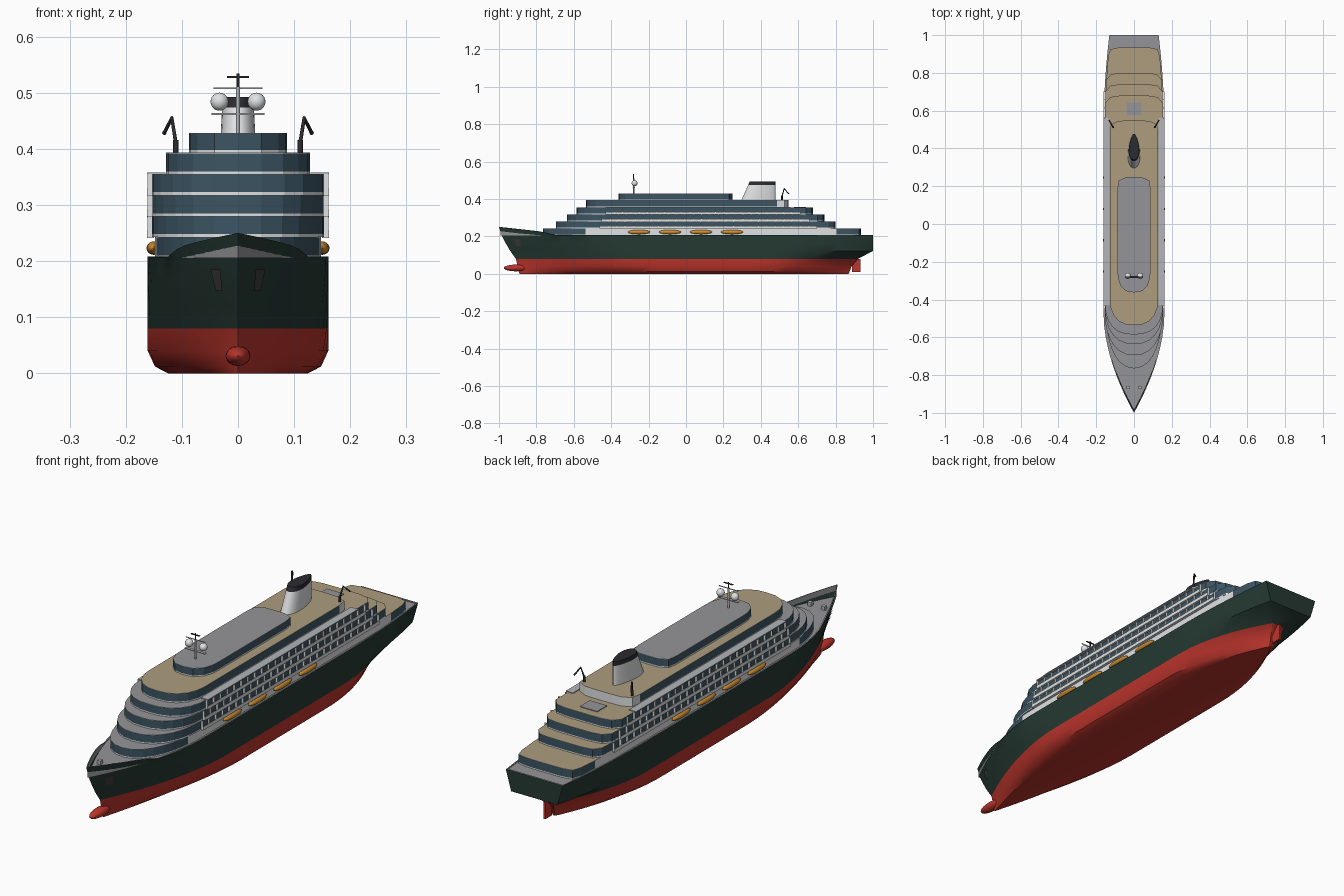
import bpy, bmesh, math
from mathutils import Vector

if "Cube" in bpy.data.objects:
    bpy.data.objects.remove(bpy.data.objects["Cube"], do_unlink=True)


def material(name, r, g, b):
    mat = bpy.data.materials.new(name)
    mat.use_nodes = True
    mat.diffuse_color = (r, g, b, 1)
    mat.node_tree.nodes["Principled BSDF"].inputs["Base Color"].default_value = (r, g, b, 1)
    return mat


GREEN = material("hull_green", .018, .04, .032)
RED = material("keel_red", .5, .035, .025)
WHITE = material("house_white", .75, .76, .77)
GLASS = material("window_blue", .045, .09, .125)
GREY = material("deck_grey", .3, .3, .32)
TAN = material("deck_tan", .42, .34, .21)
DARK = material("dark_metal", .025, .025, .03)
ORANGE = material("boat_orange", .62, .27, .03)
IRON = material("anchor_iron", .05, .042, .045)
PALE = material("pale_grey", .45, .46, .48)


def finish(name, bm, mats, smooth=False):
    bmesh.ops.recalc_face_normals(bm, faces=bm.faces)
    mesh = bpy.data.meshes.new(name)
    bm.to_mesh(mesh)
    bm.free()
    ob = bpy.data.objects.new(name, mesh)
    bpy.context.collection.objects.link(ob)
    for mat in mats:
        mesh.materials.append(mat)
    if smooth:
        bpy.ops.object.select_all(action='DESELECT')
        ob.select_set(True)
        bpy.context.view_layer.objects.active = ob
        bpy.ops.object.shade_smooth_by_angle(angle=math.radians(35))
    return ob


def boxes(name, items, mat):
    """Boxes given as (centre, size), joined in one object."""
    bm = bmesh.new()
    for centre, size in items:
        verts = bmesh.ops.create_cube(bm, size=1)["verts"]
        bmesh.ops.scale(bm, vec=size, verts=verts)
        bmesh.ops.translate(bm, vec=centre, verts=verts)
    return finish(name, bm, [mat])


def ellipsoid(name, centre, radii, mat):
    bm = bmesh.new()
    bmesh.ops.create_uvsphere(bm, u_segments=20, v_segments=12, radius=1)
    bmesh.ops.scale(bm, vec=radii, verts=bm.verts)
    bmesh.ops.translate(bm, vec=centre, verts=bm.verts)
    return finish(name, bm, [mat], True)


def rod(name, points, radius, mat):
    curve = bpy.data.curves.new(name, 'CURVE')
    curve.dimensions = '3D'
    curve.bevel_depth = radius
    curve.bevel_resolution = 2
    curve.use_fill_caps = True
    spline = curve.splines.new('POLY')
    spline.points.add(len(points) - 1)
    for p, co in zip(spline.points, points):
        p.co = (*co, 1)
    curve.materials.append(mat)
    ob = bpy.data.objects.new(name, curve)
    bpy.context.collection.objects.link(ob)


def bridge(bm, low, high, mat=0):
    n = len(low)
    faces = [bm.faces.new((low[i], low[(i + 1) % n], high[(i + 1) % n], high[i])) for i in range(n)]
    for f in faces:
        f.material_index = mat
    return faces


# Hull: waterlines as (z, bow y, stern y, half beam, bow length, bow power, stern ratio, stern length)
LINES = [
    (0, -.89, .87, .125, .75, 1.7, .04, .5),
    (.012, -.895, .875, .148, .7, 1.7, .04, .5),
    (.04, -.9, .885, .161, .65, 1.8, .06, .5),
    (.08, -.91, .92, .161, .6, 1.8, .18, .45),
    (.122, -.94, 1, .161, .57, 1.8, .66, .45),
    (.165, -.965, 1, .161, .54, 1.8, .74, .5),
    (.205, -.985, 1, .161, .52, 1.8, .81, .5),
    (.25, -1, 1, .161, .52, 1.8, .81, .5),
]


def half_beam(y, line):
    z, bow, stern, beam, lb, pb, ratio, ls = line
    u = min(1, max(0, (y - bow) / lb))
    v = min(1, max(0, (stern - y) / ls))
    return beam * (1 - (1 - u) ** pb) * (ratio + (1 - ratio) * (1 - (1 - v) ** 2))


def line_at(z):
    for a, b in zip(LINES, LINES[1:]):
        if z <= b[0]:
            t = (z - a[0]) / (b[0] - a[0])
            return [p + (q - p) * t for p, q in zip(a, b)]


def sheer(y):
    if y > -.77:
        return .208 + .017 * max(0, 1 - (y + .77) / .06)
    return .225 + .025 * (-.77 - y) / .23


def hull_ring(line, height=None, inset=1.0):
    count = 44
    side = []
    for i in range(count + 1):
        y = line[1] + (line[2] - line[1]) * (.5 - .5 * math.cos(math.pi * i / count))
        z = line[0] if height is None else height(y)
        side.append((half_beam(y, line) * inset, y * (1 - (1 - inset) / 4), z))
    return side + [(-x, y, z) for x, y, z in reversed(side[1:])]


bm = bmesh.new()
rows = [hull_ring(l) for l in LINES[:-1]]
rows += [hull_ring(LINES[-1], sheer), hull_ring(LINES[-1], sheer, .97),
         hull_ring(LINES[-1], lambda y: .205, .97)]
rings = [[bm.verts.new(p) for p in row] for row in rows]
for i, (low, high) in enumerate(zip(rings, rings[1:])):
    bridge(bm, low, high, 1 if i < 3 else 0 if i < 7 else 2)
bm.faces.new(rings[0]).material_index = 1
bm.faces.new(rings[-1]).material_index = 2
finish("hull", bm, [GREEN, RED, GREY], True)
ellipsoid("bow_bulb", (0, -.91, .031), (.022, .064, .018), RED)
boxes("rudder", [((0, .91, .044), (.008, .045, .07))], RED)

# Anchor plates lying on the bow
bm = bmesh.new()
for s in (-1, 1):
    corners = [(-.92, .185), (-.885, .185), (-.88, .147), (-.905, .147)]
    bm.faces.new([bm.verts.new((s * (half_beam(y, line_at(z)) + .003), y - .002, z)) for y, z in corners])
finish("anchor_plates", bm, [IRON])

# Bollards on the foredeck
boxes("bollards", [((s * .032, -.865, .213), (.016, .016, .016)) for s in (-1, 1)], PALE)


# Deck houses: rounded plan, walls split into panes, each pane inset as a window
def plan(beam, front, nose, back, tail, power):
    half = []
    for i in range(25):
        a = math.pi / 2 * i / 24
        half.append((beam * math.sin(a) ** power, front + nose * (1 - math.cos(a))))
    for i in range(1, 16):
        half.append((beam, front + nose + (back - tail - front - nose) * i / 16))
    for i in range(13):
        a = math.pi / 2 * i / 12
        half.append((beam * max(0, math.cos(a)) ** .4, back - tail + tail * math.sin(a)))
    half = [(min(x, max(0, half_beam(y, LINES[-1]) - .006)), y) for x, y in half]
    return [Vector(p) for p in half]


def resample(points, count):
    total = sum((b - a).length for a, b in zip(points, points[1:]))
    out, walked, k = [points[0]], 0, 1
    for a, b in zip(points, points[1:]):
        d = (b - a).length
        while k < count and walked + d >= total * k / count:
            out.append(a.lerp(b, (total * k / count - walked) / d))
            k += 1
        walked += d
    return out + [points[-1]]


def deck_house(name, z0, z1, shape, roof_mat, has_window, pane=.042):
    outline = plan(*shape)
    length = sum((b - a).length for a, b in zip(outline, outline[1:]))
    half = resample(outline, round(length / pane))
    loop = half + [Vector((-p.x, p.y)) for p in reversed(half[1:-1])]
    bm = bmesh.new()
    rings = [[bm.verts.new((p.x, p.y, z)) for p in loop] for z in (z0, z0 + .005, z1 - .001, z1)]
    bridge(bm, rings[0], rings[1])
    panes = bridge(bm, rings[1], rings[2])
    bridge(bm, rings[2], rings[3])
    roof = bm.faces.new(rings[3])
    roof.material_index = roof_mat
    glazed = [f for f in panes if has_window(f.calc_center_median().y)]
    bmesh.ops.inset_individual(bm, faces=glazed, thickness=.0025, depth=0)
    for f in glazed:
        f.material_index = 1
    # Aft part of the roof is planked
    if roof_mat == 2:
        cut = bmesh.ops.bisect_plane(bm, geom=[roof] + list(roof.edges) + list(roof.verts),
                                     plane_co=(0, .5, 0), plane_no=(0, 1, 0))
        for f in cut["geom"]:
            if isinstance(f, bmesh.types.BMFace) and f.material_index == 2:
                f.material_index = 3 if f.calc_center_median().y > .5 else 2
    finish(name, bm, [WHITE, GLASS, GREY, TAN])


def everywhere(y):
    return True


deck_house("promenade_house", .205, .243, (.148, -.765, .28, .935, .04, .9), 2,
           lambda y: y < -.55 or y > .8)
deck_house("lower_cabins", .243, .28, (.153, -.695, .21, .8, .04, .85), 2, everywhere)
deck_house("middle_cabins", .28, .318, (.153, -.635, .18, .74, .04, .8), 2, everywhere)
deck_house("upper_cabins", .318, .355, (.153, -.585, .15, .68, .04, .75), 2, everywhere)
deck_house("lido_house", .355, .393, (.128, -.535, .13, .548, .04, .75), 3, lambda y: y < .5)
deck_house("top_house", .393, .428, (.087, -.362, .1, .248, .04, .7), 2, everywhere)

# Balconies along both sides of the cabin decks
slabs, rails, dividers = [], [], []
for z, start, end in ((.243, -.46, .7), (.28, -.45, .66), (.318, -.43, .61)):
    mid, span = (start + end) / 2, end - start
    for s in (-1, 1):
        slabs.append(((s * .156, mid, z), (.012, span, .004)))
        rails.append(((s * .161, mid, z + .006), (.002, span, .013)))
        steps = round(span / .045)
        for i in range(steps + 1):
            dividers.append(((s * .1565, start + span * i / steps, z + .0185), (.01, .003, .037)))
boxes("balcony_slabs", slabs, WHITE)
boxes("balcony_rails", rails, WHITE)
boxes("balcony_dividers", dividers, WHITE)
boxes("balcony_roofs", [((s * .146, .065, .356), (.033, .99, .004)) for s in (-1, 1)], PALE)

# Lifeboats under the lowest balcony
for s, side in ((1, "left"), (-1, "right")):
    for i in range(4):
        ellipsoid(f"lifeboat_{side}_{i + 1}", (s * .15, -.252 + .166 * i, .223), (.013, .06, .012), ORANGE)

# Funnel: teardrop sections, raked at the front, with a dark cap
bm = bmesh.new()
rings = []
for z, front, back, width in ((.39, .295, .478, .036), (.474, .332, .478, .031),
                              (.492, .34, .478, .03)):
    ring = []
    for i in range(32):
        a = 2 * math.pi * i / 32
        t = .5 - .5 * math.cos(a)
        ring.append(bm.verts.new((width * math.sin(a) * (1.15 - .55 * t), front + (back - front) * t, z)))
    rings.append(ring)
bridge(bm, rings[0], rings[1])
bridge(bm, rings[1], rings[2], 1)
bm.faces.new(rings[2]).material_index = 1
finish("funnel", bm, [WHITE, DARK], True)

# Aft cranes and the hatch on the planked deck
for s, side in ((1, "left"), (-1, "right")):
    rod(f"crane_post_{side}", [(s * .11, .513, .355), (s * .111, .513, .416)], .005, DARK)
    rod(f"crane_arm_{side}", [(s * .111, .513, .412), (s * .118, .525, .455), (s * .132, .55, .427)], .0035, DARK)
boxes("deck_hatch", [((0, .61, .356), (.08, .065, .004))], GREY)

# Radar mast with domes
rod("mast_pole", [(0, -.28, .425), (0, -.28, .51)], .004, PALE)
rod("mast_top", [(0, -.28, .51), (0, -.28, .534)], .0025, DARK)
boxes("mast_yards", [((0, -.28, .462), (.094, .012, .003)), ((0, -.28, .508), (.088, .004, .002))], PALE)
boxes("radar_bar", [((0, -.28, .528), (.04, .006, .003))], DARK)
for s, side in ((1, "left"), (-1, "right")):
    ellipsoid(f"radar_dome_{side}", (s * .033, -.275, .484), (.016, .016, .016), WHITE)
